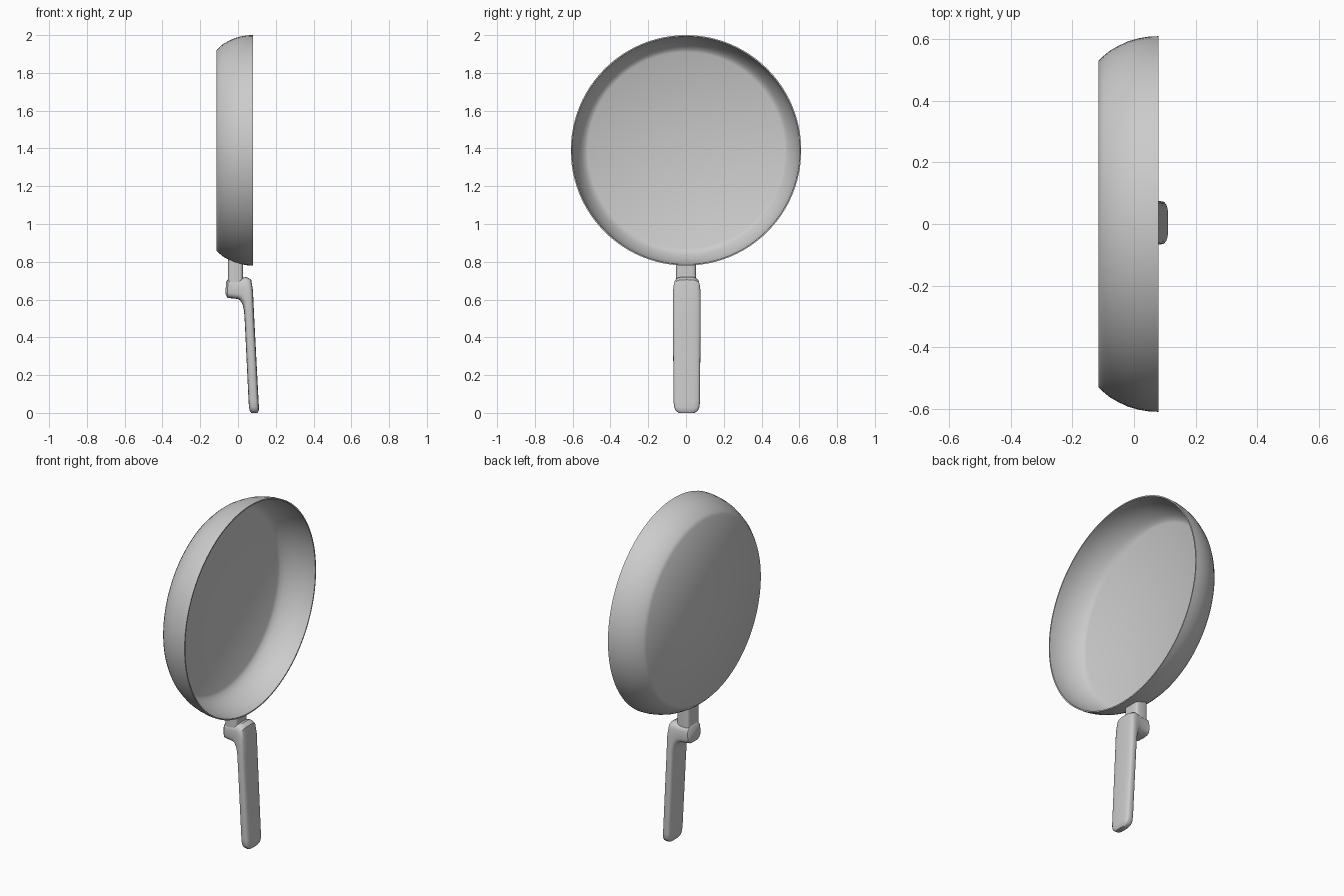
import bpy, bmesh
from math import cos, sin, pi, radians, copysign
from mathutils import Vector

if "Cube" in bpy.data.objects:
    bpy.data.objects.remove(bpy.data.objects["Cube"])


def finish(name, bm, angle):
    bmesh.ops.remove_doubles(bm, verts=bm.verts, dist=1e-5)
    bmesh.ops.recalc_face_normals(bm, faces=bm.faces)
    me = bpy.data.meshes.new(name)
    bm.to_mesh(me)
    bm.free()
    ob = bpy.data.objects.new(name, me)
    bpy.context.collection.objects.link(ob)
    bpy.ops.object.select_all(action='DESELECT')
    ob.select_set(True)
    bpy.context.view_layer.objects.active = ob
    bpy.ops.object.shade_smooth_by_angle(angle=radians(angle))
    return ob


def loft(name, stations, y0=0.0, power=0.5, n=28, angle=40):
    """Skin rounded-rectangle sections; station = outer xz, inner xz, half width."""
    bm = bmesh.new()
    rings = []
    for ox, oz, ix, iz, hw in stations:
        a, b = Vector((ox, y0, oz)), Vector((ix, y0, iz))
        mid, half = (a + b) / 2, (a - b) / 2
        ring = []
        for k in range(n):
            t = 2 * pi * k / n
            u = copysign(abs(cos(t)) ** power, cos(t))
            v = copysign(abs(sin(t)) ** power, sin(t))
            ring.append(bm.verts.new(mid + half * u + Vector((0, hw * v, 0))))
        rings.append(ring)
    for r, s in zip(rings, rings[1:]):
        for k in range(n):
            j = (k + 1) % n
            bm.faces.new((r[k], r[j], s[j], s[k]))
    bm.faces.new(rings[0])
    bm.faces.new(rings[-1])
    return finish(name, bm, angle)


# Pan body: thin-walled profile (x, radius) spun about the x axis
outer = [(-0.115, 0), (-0.115, 0.53), (-0.1, 0.545), (-0.08, 0.562), (-0.05, 0.579),
         (-0.02, 0.593), (0.015, 0.603), (0.05, 0.609), (0.08, 0.61)]
inner = [(0.08, 0.603), (0.05, 0.602), (0.015, 0.596), (-0.02, 0.586), (-0.05, 0.572),
         (-0.08, 0.554), (-0.098, 0.537), (-0.107, 0.52), (-0.107, 0)]
bm = bmesh.new()
vs = [bm.verts.new((x, 0, 1.39 + r)) for x, r in outer + inner]
es = [bm.edges.new(p) for p in zip(vs, vs[1:])]
bmesh.ops.spin(bm, geom=vs + es, cent=(0, 0, 1.39), axis=(1, 0, 0),
               angle=2 * pi, steps=96, use_merge=True)
finish("pan_body", bm, 50)

# Neck joining the pan to the handle
loft("neck", [(0.027, 0.68, -0.053, 0.68, 0.053),
              (0.027, 0.79, -0.053, 0.815, 0.053)], power=0.4)

# Handle: collar block, elbow, then a slightly tilted flat grip
loft("handle", [
    (-0.064, 0.692, -0.066, 0.628, 0.045),
    (-0.053, 0.709, -0.056, 0.609, 0.058),
    (0.0, 0.710, 0.0, 0.603, 0.062),
    (0.045, 0.720, 0.012, 0.595, 0.068),
    (0.070, 0.705, 0.025, 0.572, 0.072),
    (0.079, 0.650, 0.032, 0.540, 0.074),
    (0.086, 0.500, 0.036, 0.480, 0.073),
    (0.109, 0.060, 0.056, 0.060, 0.070),
    (0.111, 0.030, 0.058, 0.030, 0.067),
    (0.110, 0.012, 0.062, 0.012, 0.059),
    (0.103, 0.0, 0.070, 0.0, 0.042),
], y0=0.004, power=0.55)
